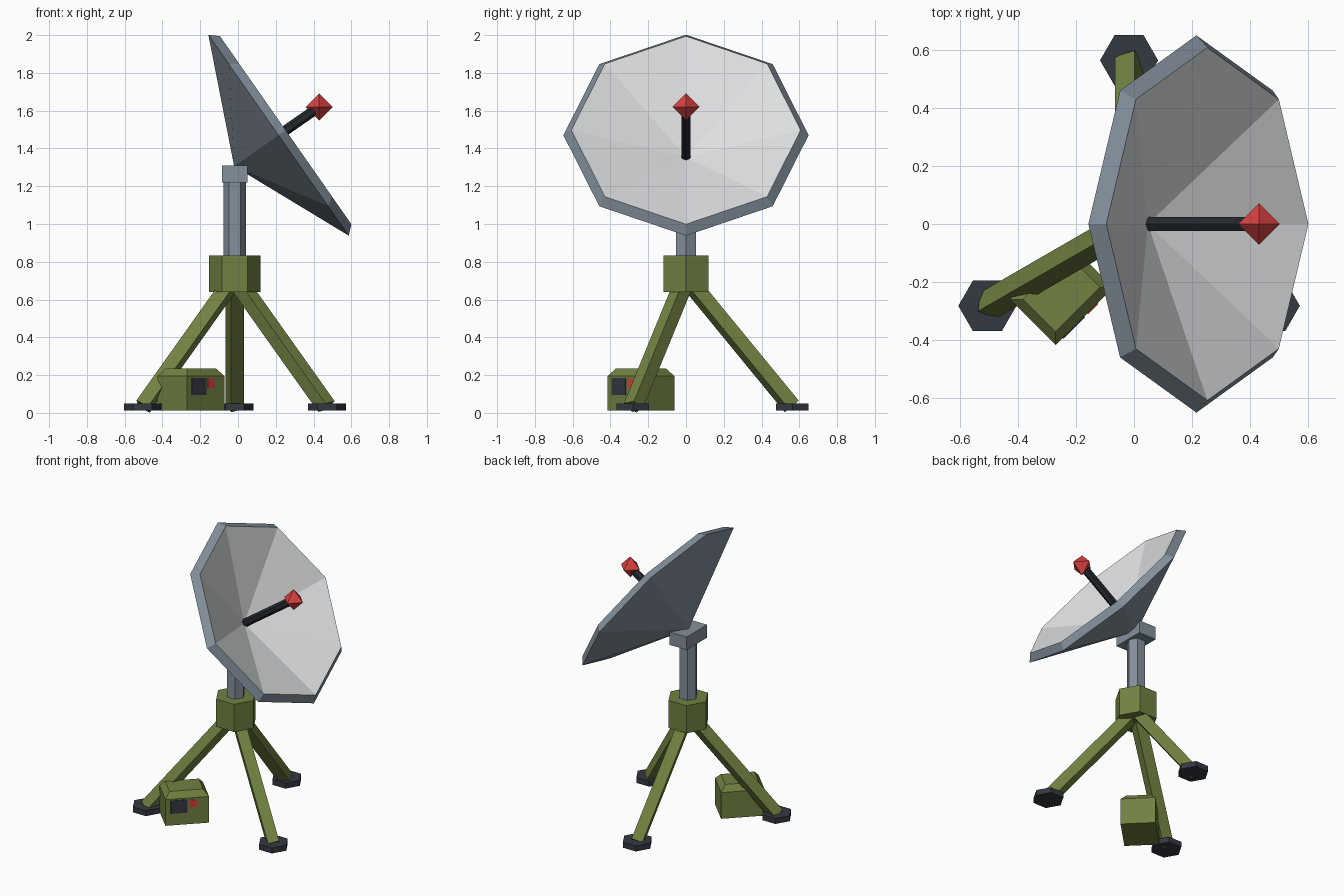
import bpy, bmesh, math
from mathutils import Vector, Matrix

cube = bpy.data.objects.get("Cube")
if cube:
    bpy.data.objects.remove(cube, do_unlink=True)


def material(name, *rgb):
    lin = [((c / 255 + 0.055) / 1.055) ** 2.4 for c in rgb] + [1.0]
    m = bpy.data.materials.new(name)
    m.use_nodes = True
    m.diffuse_color = lin
    m.node_tree.nodes["Principled BSDF"].inputs["Base Color"].default_value = lin
    return m


OLIVE = material("olive_paint", 113, 129, 65)
STEEL = material("blue_grey_steel", 132, 144, 156)
WHITE = material("pale_grey", 225, 226, 227)
DARK = material("charcoal", 52, 56, 65)
BLACK = material("near_black", 36, 41, 47)
RED = material("signal_red", 216, 64, 64)


def finish(name, bm, *mats):
    bmesh.ops.recalc_face_normals(bm, faces=bm.faces)
    mesh = bpy.data.meshes.new(name)
    bm.to_mesh(mesh)
    bm.free()
    for m in mats:
        mesh.materials.append(m)
    obj = bpy.data.objects.new(name, mesh)
    bpy.context.collection.objects.link(obj)
    return obj


def frame(origin, direction):
    """Matrix with local z along direction and local y upward (or -x if vertical)."""
    d = direction.normalized()
    side = Vector((0, 0, 1)).cross(d)
    if side.length < 1e-4:
        side = Vector((0, 1, 0))
    side.normalize()
    up = d.cross(side)
    return Matrix.Translation(origin) @ Matrix((side, up, d)).transposed().to_4x4()


def prism(name, mat, sides, radius, start, end, roll=0.0):
    start, end = Vector(start), Vector(end)
    bm = bmesh.new()
    m = frame((start + end) / 2, end - start) @ Matrix.Rotation(math.radians(roll), 4, 'Z')
    bmesh.ops.create_cone(bm, cap_ends=True, segments=sides, radius1=radius,
                          radius2=radius, depth=(end - start).length, matrix=m)
    return finish(name, bm, mat)


def box(name, mat, size, centre, base=Matrix()):
    bm = bmesh.new()
    m = base @ Matrix.Translation(centre) @ Matrix.Diagonal((*size, 1))
    bmesh.ops.create_cube(bm, size=1, matrix=m)
    return finish(name, bm, mat)


AXIS_X = -0.017

# Mast: hub, column and head block
prism("tripod_hub", OLIVE, 6, 0.137, (AXIS_X, 0, 0.64), (AXIS_X, 0, 0.833))
prism("mast_column", STEEL, 6, 0.06, (AXIS_X, 0, 0.8), (AXIS_X, 0, 1.25))
box("mast_head", STEEL, (0.135, 0.225, 0.09), (AXIS_X, 0, 1.265))

# Three legs with hexagonal feet
for label, angle, roll in (("back", 90, 22), ("right", 210, 0), ("left", 330, -30)):
    a = math.radians(angle)
    out = Vector((math.cos(a), math.sin(a), 0))
    at = lambda r, z: Vector((AXIS_X, 0, z)) + out * r
    prism(label + "_leg", OLIVE, 4, 0.052, at(0.03, 0.68), at(0.56, 0.034), roll)
    prism(label + "_foot", DARK, 6, 0.1, at(0.563, 0.012), at(0.563, 0.05))

# Dish: octagonal shell with outer cone, rim band and inner cone
boresight = Vector((0.82, 0, 0.573)).normalized()
dish_centre = Vector((0.2525, 0, 1.4965))
SIDES = 8
bm = bmesh.new()


def ring(radius, z):
    steps = [2 * math.pi * i / SIDES for i in range(SIDES)]
    return [bm.verts.new((radius * math.sin(t), radius * math.cos(t), z)) for t in steps]


back_tip = bm.verts.new((0, 0, -0.333))
front_tip = bm.verts.new((0, 0, -0.25))
outer, inner = ring(0.649, -0.046), ring(0.607, 0)
for i in range(SIDES):
    j = (i + 1) % SIDES
    bm.faces.new((back_tip, outer[i], outer[j]))
    bm.faces.new((outer[i], inner[i], inner[j], outer[j]))
    bm.faces.new((front_tip, inner[j], inner[i])).material_index = 1
bm.transform(frame(dish_centre, boresight))
finish("dish", bm, STEEL, WHITE)

# Feed rod and octahedral receiver
receiver = Vector((0.43, 0, 1.62))
prism("feed_rod", BLACK, 6, 0.027, dish_centre - boresight * 0.255, receiver)
bm = bmesh.new()
tips = [bm.verts.new(receiver + Vector(v) * 0.072)
        for v in ((1, 0, 0), (0, 1, 0), (-1, 0, 0), (0, -1, 0), (0, 0, 1), (0, 0, -1))]
for i in range(4):
    for tip in tips[4:]:
        bm.faces.new((tips[i], tips[(i + 1) % 4], tip))
finish("receiver", bm, RED)

# Power unit with chamfered top, turned to the front left corner
unit = Matrix.Translation((-0.249, -0.2385, 0)) @ Matrix.Rotation(math.radians(45), 4, 'Z')
LENGTH, DEPTH = 0.28, 0.222
bm = bmesh.new()
bmesh.ops.create_cube(bm, size=1, matrix=Matrix.Translation((0, 0, 0.1035))
                      @ Matrix.Diagonal((LENGTH, DEPTH, 0.183, 1)))
bm.normal_update()
top = max(bm.faces, key=lambda f: f.calc_center_median().z)
bmesh.ops.inset_region(bm, faces=[top], thickness=0.032, use_even_offset=True)
for v in top.verts:
    v.co.z += 0.04
bm.transform(unit)
finish("power_unit", bm, OLIVE)

# Control plates on the power unit
face_y = -DEPTH / 2
box("control_panel", DARK, (0.106, 0.007, 0.092), (-0.053, face_y, 0.14), unit)
box("warning_plate", RED, (0.049, 0.007, 0.05), (0.038, face_y, 0.156), unit)
